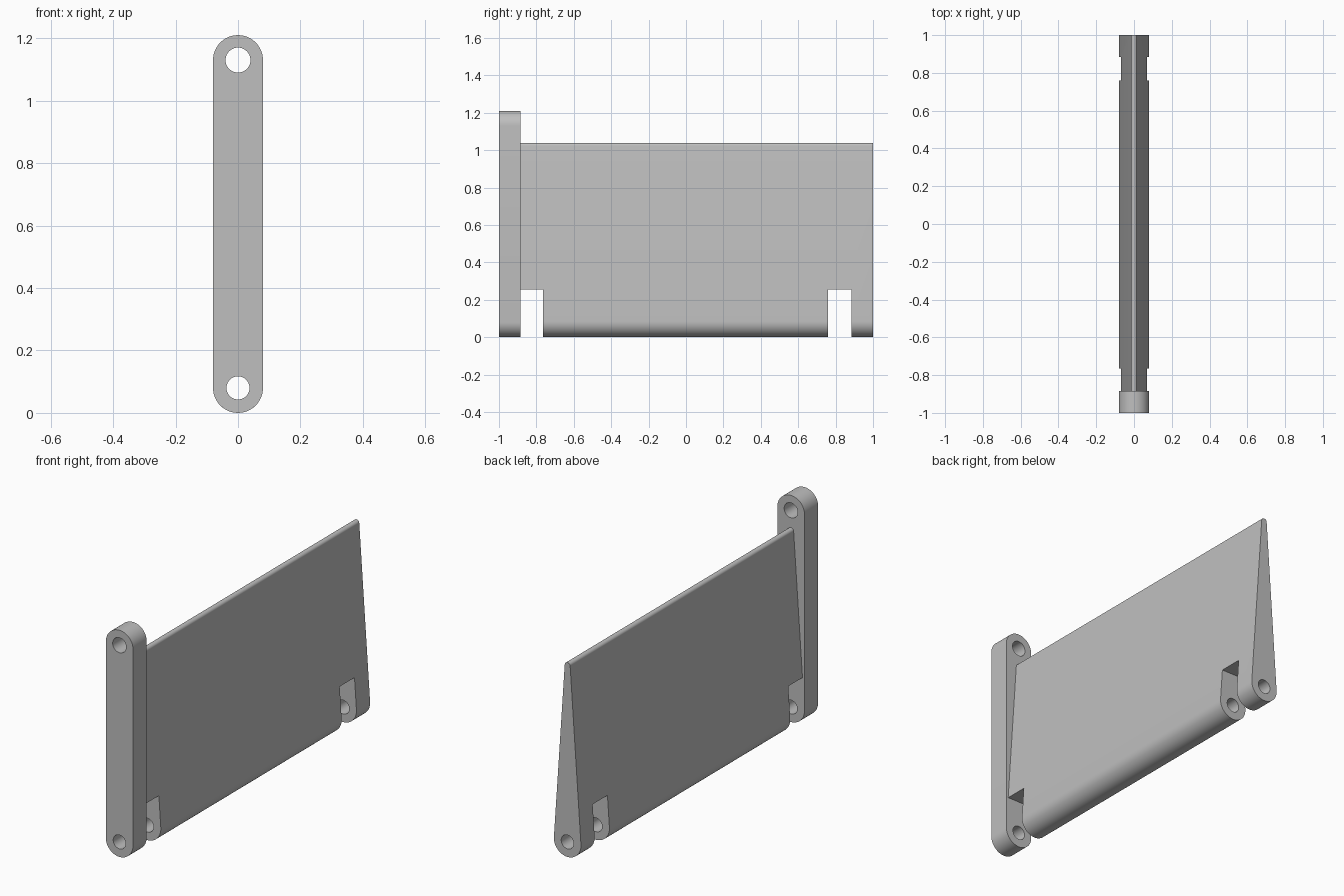
import bpy, bmesh
from math import sin, cos, pi, asin, radians
from mathutils import Vector

if "Cube" in bpy.data.objects:
    bpy.data.objects.remove(bpy.data.objects["Cube"], do_unlink=True)

grey = bpy.data.materials.new("plain grey")
grey.use_nodes = True
COLOUR = (0.52, 0.52, 0.52, 1)
grey.diffuse_color = COLOUR
grey.node_tree.nodes["Principled BSDF"].inputs["Base Color"].default_value = COLOUR

R = 0.08          # radius of the rounded lower edge
PIN_Z = R         # height of the hinge axis
ARM_BACK = -0.885


def arc(z, r, start, end, steps=24):
    return [(r * cos(start + (end - start) * i / steps),
             z + r * sin(start + (end - start) * i / steps)) for i in range(steps + 1)]


def tapered_profile(z1, r1, z2, r2):
    """Outline wrapped tightly around two circles, one above the other."""
    a = asin((r1 - r2) / (z2 - z1))
    return arc(z2, r2, a, pi - a) + arc(z1, r1, pi - a, 2 * pi + a)


def extrude(name, profile, y0, y1):
    """Solid with the x-z profile, running from y0 to y1."""
    bm = bmesh.new()
    face = bm.faces.new([bm.verts.new((x, y0, z)) for x, z in profile])
    grown = bmesh.ops.extrude_face_region(bm, geom=[face])["geom"]
    bmesh.ops.translate(bm, vec=Vector((0, y1 - y0, 0)),
                        verts=[g for g in grown if isinstance(g, bmesh.types.BMVert)])
    bmesh.ops.recalc_face_normals(bm, faces=bm.faces)
    mesh = bpy.data.meshes.new(name)
    bm.to_mesh(mesh)
    bm.free()
    mesh.materials.append(grey)
    obj = bpy.data.objects.new(name, mesh)
    bpy.context.collection.objects.link(obj)
    return obj


def cut(obj, profile, y0, y1):
    """Subtract an extruded profile from the object."""
    cutter = extrude("cutter", profile, y0, y1)
    cutter.hide_render = True
    mod = obj.modifiers.new("cut", 'BOOLEAN')
    mod.operation, mod.solver, mod.object = 'DIFFERENCE', 'EXACT', cutter
    bpy.context.view_layer.objects.active = obj
    bpy.ops.object.modifier_apply(modifier=mod.name)
    bpy.data.objects.remove(cutter, do_unlink=True)


def hole(z, r):
    return arc(z, r, 0, 2 * pi, 40)[:-1]


# Upright arm with a hole at each end
arm = extrude("front_arm", tapered_profile(PIN_Z, R, 1.13, R), -1, ARM_BACK)
cut(arm, hole(PIN_Z, 0.037), -1.1, 1.1)
cut(arm, hole(1.13, 0.04), -1.1, 1.1)

# Wedge panel with two hinge notches and a pin bore along its lower edge
panel = extrude("wedge_panel", tapered_profile(PIN_Z, R, 1.022, 0.016), ARM_BACK, 1)
notch = [(-0.2, -0.1), (0.2, -0.1), (0.2, 0.255), (-0.2, 0.255)]
cut(panel, notch, ARM_BACK - 0.05, -0.765)
cut(panel, notch, 0.76, 0.885)
cut(panel, hole(PIN_Z, 0.037), -1.1, 1.1)

# Smooth the rounded surfaces, keep the flat edges crisp
for obj in (arm, panel):
    bpy.ops.object.select_all(action='DESELECT')
    obj.select_set(True)
    bpy.context.view_layer.objects.active = obj
    bpy.ops.object.shade_smooth_by_angle(angle=radians(30))
